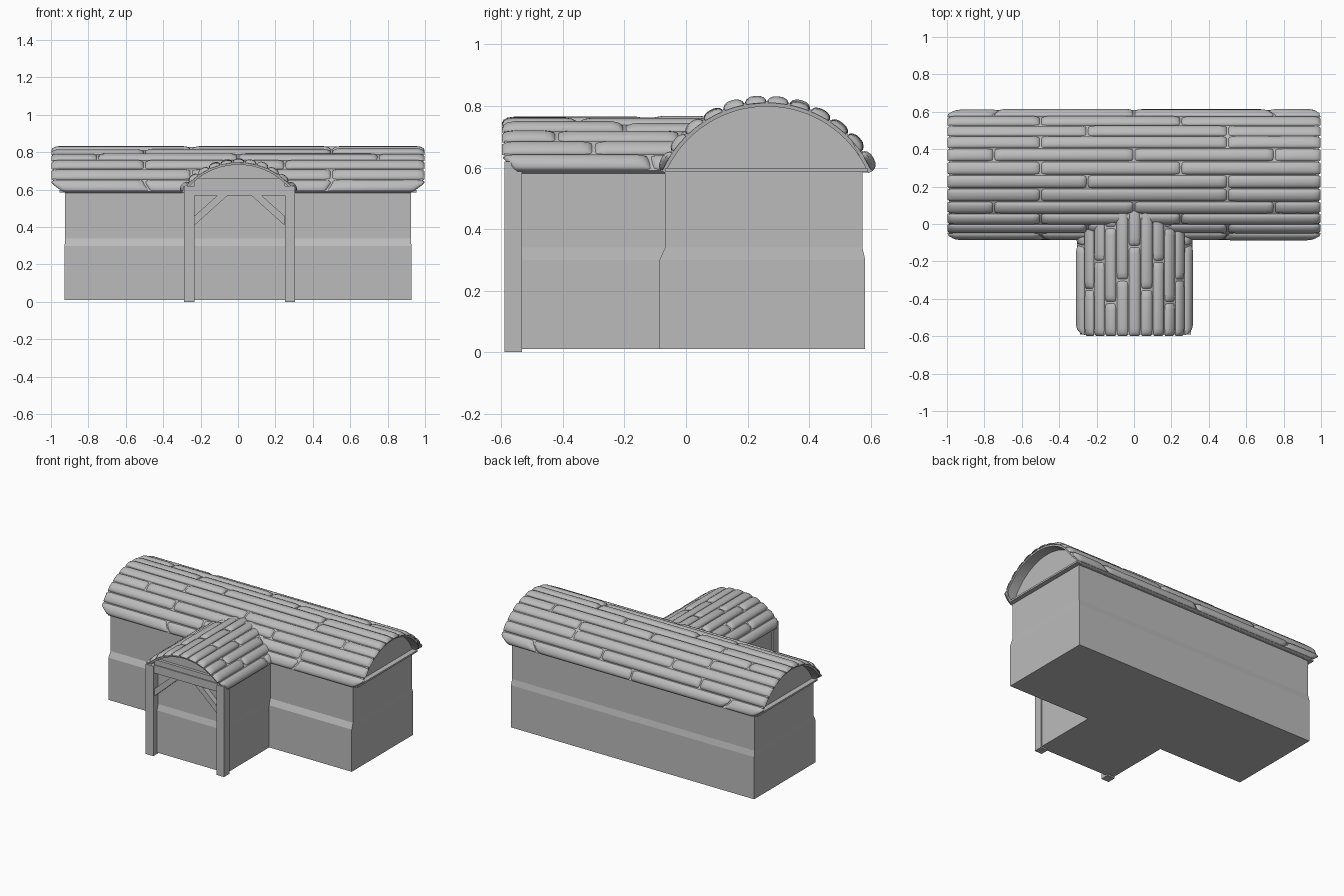
import bpy, bmesh, math, random

random.seed(4)
if "Cube" in bpy.data.objects:
    bpy.data.objects.remove(bpy.data.objects["Cube"], do_unlink=True)

stone = bpy.data.materials.new("plain_grey")
stone.use_nodes = True
GREY = (0.5, 0.5, 0.5, 1)
stone.diffuse_color = GREY
stone.node_tree.nodes["Principled BSDF"].inputs["Base Color"].default_value = GREY


def finish(bm, name, smooth=False):
    bmesh.ops.recalc_face_normals(bm, faces=bm.faces[:])
    mesh = bpy.data.meshes.new(name)
    bm.to_mesh(mesh)
    bm.free()
    mesh.materials.append(stone)
    ob = bpy.data.objects.new(name, mesh)
    bpy.context.collection.objects.link(ob)
    if smooth:
        bpy.ops.object.select_all(action='DESELECT')
        ob.select_set(True)
        bpy.context.view_layer.objects.active = ob
        bpy.ops.object.shade_smooth_by_angle(angle=math.radians(50))
    return ob


def loft(name, loops, smooth=False):
    """Join closed loops of points in sequence and cap both ends."""
    bm = bmesh.new()
    rings = [[bm.verts.new(p) for p in loop] for loop in loops]
    n = len(rings[0])
    for a, b in zip(rings, rings[1:]):
        for i in range(n):
            j = (i + 1) % n
            bm.faces.new((a[i], a[j], b[j], b[i]))
    bm.faces.new(rings[0])
    bm.faces.new(rings[-1])
    return finish(bm, name, smooth)


def rect(x0, x1, y0, y1, z):
    return [(x0, y0, z), (x1, y0, z), (x1, y1, z), (x0, y1, z)]


def box(name, x0, x1, y0, y1, z0, z1):
    return loft(name, [rect(x0, x1, y0, y1, z0), rect(x0, x1, y0, y1, z1)])


# Walls step in slightly above the sloping band
def walls(name, low, high, top):
    loft(name, [rect(*low, 0.01), rect(*low, 0.30), rect(*high, 0.34), rect(*high, top)])


walls("hall_walls", (-0.927, 0.927, -0.086, 0.582), (-0.924, 0.924, -0.068, 0.573), 0.592)
walls("porch_walls", (-0.285, 0.298, -0.55, 0), (-0.28, 0.294, -0.538, 0), 0.592)

# Porch timber frame
for side, x0, x1 in (("right", -0.29, -0.232), ("left", 0.25, 0.306)):
    box("post_" + side, x0, x1, -0.59, -0.532, 0, 0.62)
box("lintel", -0.232, 0.25, -0.582, -0.532, 0.57, 0.625)
box("upper_beam", -0.232, 0.25, -0.575, -0.532, 0.625, 0.66)
for side, sx in (("right", -1), ("left", 1)):
    shape = [(0.24, 0.41), (0.24, 0.46), (0.115, 0.572), (0.06, 0.572)]
    loft("brace_" + side, [[(0.008 + sx * x, y, z) for x, z in shape] for y in (-0.575, -0.535)])


class Roof:
    """Barrel roof: s runs along the ridge, angle a is measured from the crown."""

    def __init__(self, name, radius, centre_z, start, end, pivot, place, rows):
        self.name, self.r, self.cz = name, radius, centre_z
        self.start, self.end, self.pivot, self.place, self.rows = start, end, pivot, place, rows
        self.half = math.acos((0.587 - centre_z) / radius)

    def point(self, s, a, lift, trim=True):
        r = self.r + lift
        z = self.cz + r * math.cos(a)
        # The eaves draw back at their lowest corners
        k = 1 - max(0, 0.635 - z) * 1.3 if trim else 1
        return self.place(self.pivot + (s - self.pivot) * k, r * math.sin(a), z)

    def shell(self):
        angles = [self.half * (i / 16 - 1) for i in range(33)]

        def ring(s):
            return ([self.point(s, a, 0.006) for a in angles]
                    + [self.point(s, a, -0.012) for a in reversed(angles)])
        loft(self.name + "_roof_shell", [ring(self.start + 0.01), ring(self.end - 0.01)], True)

    def gable(self, label, s0, s1):
        angles = [self.half * (i / 16 - 1) for i in range(33)]
        loft(self.name + "_gable_" + label,
             [[self.point(s, a, -0.008, False) for a in angles] for s in (s0, s1)])

    def plank(self, bm, s0, s1, a0, a1, rise):
        cross = [-1, -0.93, -0.75, -0.4, 0, 0.4, 0.75, 0.93, 1]
        length = s1 - s0
        steps = [0, 0.006, 0.018, 0.04, length / 2, length - 0.04, length - 0.018, length - 0.006, length]
        grid = []
        for d in steps:
            edge = min(1, min(d, length - d) / 0.04)
            end = math.sqrt(1 - (1 - edge) ** 2)
            width = 0.78 + 0.22 * end
            row = []
            for u in cross:
                dome = math.sqrt(max(0, 1 - abs(u) ** 2.6)) * end
                a = (a0 + a1) / 2 + (a1 - a0) / 2 * u * width
                row.append(bm.verts.new(self.point(s0 + d, a, rise * dome)))
            grid.append(row)
        for p, q in zip(grid, grid[1:]):
            for i in range(len(cross) - 1):
                bm.faces.new((p[i], p[i + 1], q[i + 1], q[i]))
        rim = [e for e in bm.edges if e.is_boundary]
        bmesh.ops.holes_fill(bm, edges=rim, sides=0)

    def planks(self, joints):
        step = 2 * self.half / self.rows
        bm = bmesh.new()
        for i in range(self.rows):
            a = -self.half + i * step
            cuts = [self.start] + joints[i % len(joints)] + [self.end]
            for s0, s1 in zip(cuts, cuts[1:]):
                self.plank(bm, s0 + 0.002, s1 - 0.002, a + 0.002, a + step - 0.002,
                           random.uniform(0.018, 0.026))
        finish(bm, self.name + "_roof_planks", True)


# Long hall roof, ridge along x
hall = Roof("hall", 0.371, 0.439, -1, 1, 0, lambda s, t, z: (s, 0.2625 + t, z), 12)
hall.shell()
hall.planks([[-0.5, 0.5], [-0.25, 0.5], [-0.5, 0.25], [-0.75, 0, 0.75]])
for label, sign in (("right", -1), ("left", 1)):
    hall.gable(label, sign * 0.88, sign * 0.92)
box("hall_eaves_plate", -0.955, 0.955, -0.066, 0.59, 0.586, 0.598)

# Porch roof, ridge along y, running into the hall roof
porch = Roof("porch", 0.371, 0.374, -0.6, 0.09, 0.09, lambda s, t, z: (0.003 + t, s, z), 11)
porch.shell()
porch.planks([[-0.12], [-0.35], [-0.2], [-0.42, -0.02], [-0.3]])
porch.gable("front", -0.555, -0.5)
